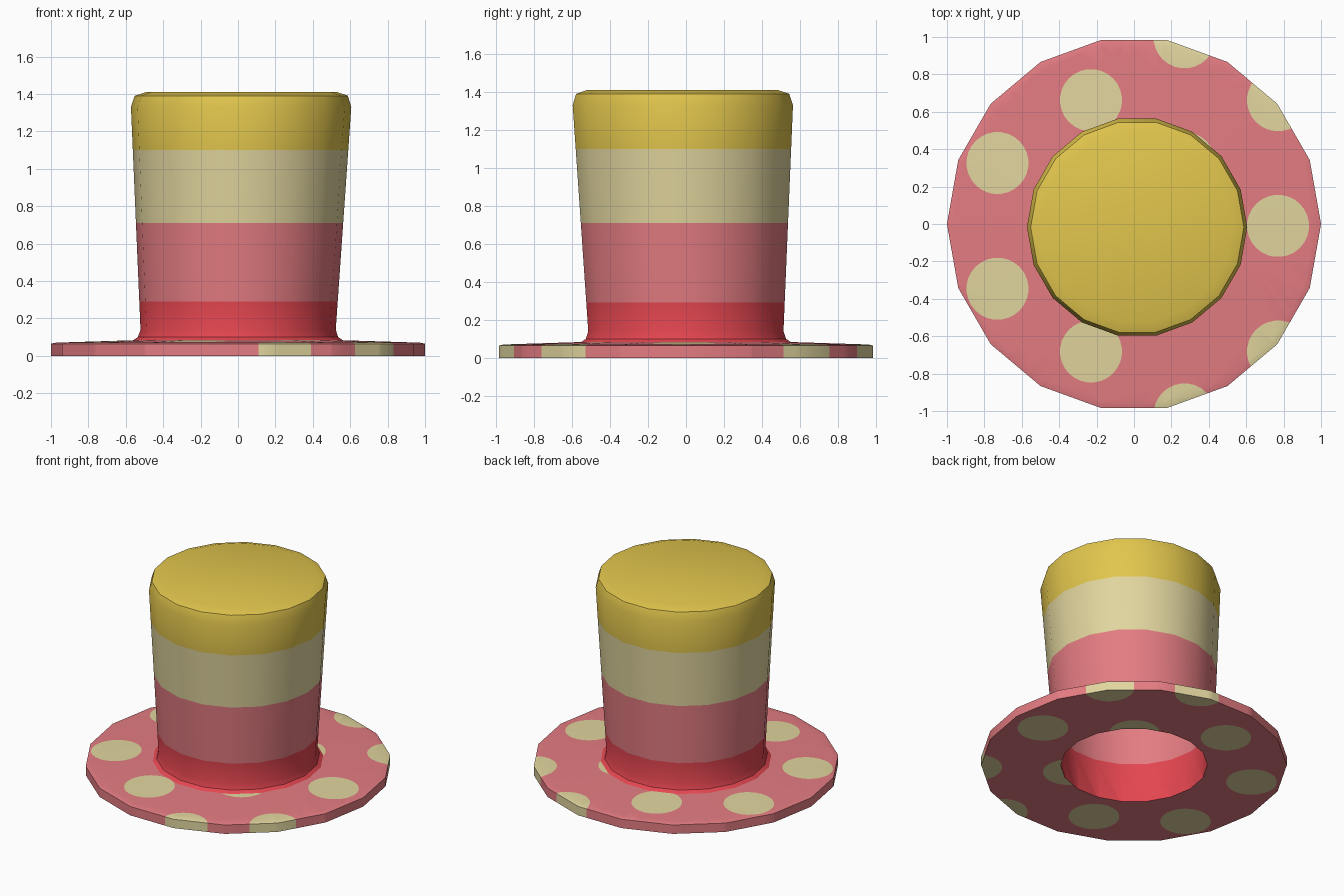
import bpy, bmesh, math
from mathutils import Vector

if "Cube" in bpy.data.objects:
    bpy.data.objects.remove(bpy.data.objects["Cube"])

SIDES = 18
PINK, CREAM, RED, YELLOW = range(4)
COLOURS = [("pink", (0.775, 0.202, 0.223)), ("cream", (0.753, 0.665, 0.342)),
           ("red", (0.775, 0.061, 0.080)), ("yellow", (0.761, 0.565, 0.074))]

# Hat profile (radius, height): inside crown, under brim, over brim, outside crown
PROFILE = [(0.50, 1.37), (0.55, 1.33), (0.48, 0.0), (1.0, 0.0), (1.0, 0.064),
           (0.975, 0.07), (0.56, 0.083), (0.535, 0.10), (0.522, 0.14),
           (0.589, 1.33), (0.57, 1.39), (0.51, 1.41)]
BRIM_STEPS = range(2, 6)


def ring(bm, r, z):
    lean = max(0.0, z - 0.09) / 1.3 * 0.0175     # crown leans slightly
    return [bm.verts.new((r * math.cos(2 * math.pi * i / SIDES) + lean,
                          r * math.sin(2 * math.pi * i / SIDES) - lean, z))
            for i in range(SIDES)]


def cut(bm, faces, point, normal):
    """Cut the faces by a plane and return all resulting faces."""
    geom = set(faces)
    for f in faces:
        geom.update(f.verts)
        geom.update(f.edges)
    out = bmesh.ops.bisect_plane(bm, geom=list(geom), dist=1e-5,
                                 plane_co=point, plane_no=normal)
    return [g for g in out["geom"] if isinstance(g, bmesh.types.BMFace)]


# Lathe the hat
bm = bmesh.new()
rings = [ring(bm, r, z) for r, z in PROFILE]
brim, crown = [], [bm.faces.new(rings[0]), bm.faces.new(rings[-1])]
for s in range(len(rings) - 1):
    a, b = rings[s], rings[s + 1]
    for i in range(SIDES):
        j = (i + 1) % SIDES
        face = bm.faces.new((a[i], a[j], b[j], b[i]))
        (brim if s in BRIM_STEPS else crown).append(face)
bmesh.ops.recalc_face_normals(bm, faces=bm.faces)

# Crown stripes, inside and out
for height in (0.29, 0.71, 1.10):
    crown = cut(bm, crown, (0, 0, height), (0, 0, 1))
for f in crown:
    z = f.calc_center_median().z
    f.material_index = (RED if z < 0.29 else PINK if z < 0.71
                        else CREAM if z < 1.10 else YELLOW)

# Brim dots on a staggered grid, cut straight through the brim
crown_set = set(crown)
DOT_R, DOT_SIDES = 0.165, 28
for col in range(4):
    for row in range(-2, 3):
        centre = Vector((-0.73 + 0.5 * col, -0.01 + 0.672 * (row + (0.5 if col % 2 == 0 else 0)), 0))
        if centre.length > 1.16 or centre.length < 0.3:
            continue
        inside = [f for f in bm.faces if f not in crown_set]
        for k in range(DOT_SIDES):
            t = 2 * math.pi * k / DOT_SIDES
            n = Vector((math.cos(t), math.sin(t), 0))
            p = centre + n * DOT_R
            inside = [f for f in cut(bm, inside, p, n)
                      if (f.calc_center_median() - p).dot(n) < 0]
            if not inside:
                break
        for f in inside:
            f.material_index = CREAM

mesh = bpy.data.meshes.new("top_hat")
bm.to_mesh(mesh)
bm.free()
for name, rgb in COLOURS:
    mat = bpy.data.materials.new(name)
    mat.diffuse_color = (*rgb, 1)
    mat.use_nodes = True
    mat.node_tree.nodes["Principled BSDF"].inputs["Base Color"].default_value = mat.diffuse_color
    mesh.materials.append(mat)
hat = bpy.data.objects.new("top_hat", mesh)
bpy.context.collection.objects.link(hat)
bpy.context.view_layer.objects.active = hat
hat.select_set(True)
bpy.ops.object.shade_smooth_by_angle(angle=math.radians(30))
